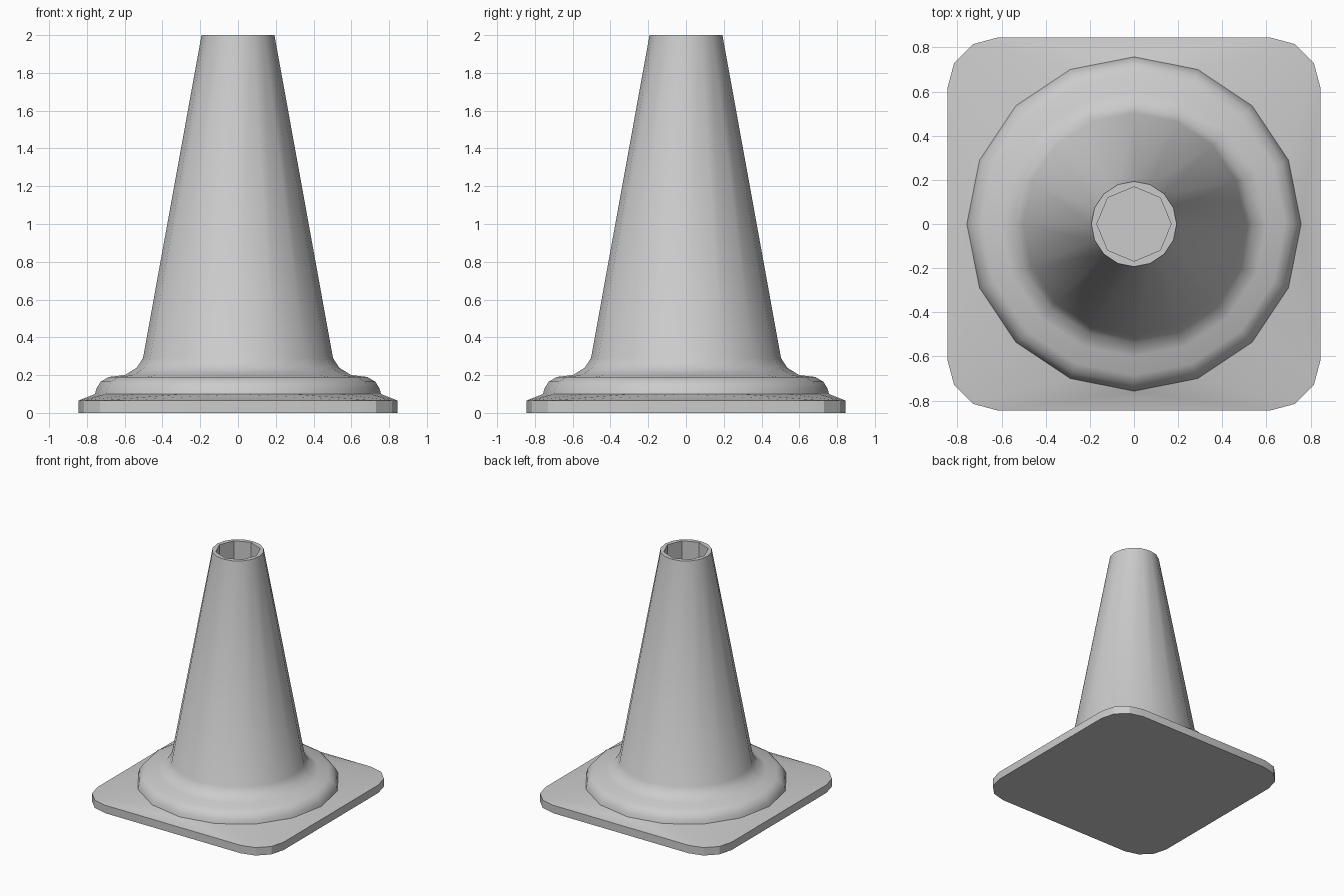
import bpy, bmesh
from math import sin, cos, pi, radians

if "Cube" in bpy.data.objects:
    bpy.data.objects.remove(bpy.data.objects["Cube"])

SIDES = 16


def ring(bm, r, z, n=SIDES):
    return [bm.verts.new((r * cos(2 * pi * i / n), r * sin(2 * pi * i / n), z)) for i in range(n)]


def bridge(bm, a, b):
    n = len(a)
    for i in range(n):
        j = (i + 1) % n
        bm.faces.new((a[i], a[j], b[j], b[i]))


def finish(bm, name, angle):
    bmesh.ops.recalc_face_normals(bm, faces=bm.faces)
    mesh = bpy.data.meshes.new(name)
    bm.to_mesh(mesh)
    bm.free()
    ob = bpy.data.objects.new(name, mesh)
    bpy.context.collection.objects.link(ob)
    bpy.ops.object.select_all(action='DESELECT')
    ob.select_set(True)
    bpy.context.view_layer.objects.active = ob
    bpy.ops.object.shade_smooth_by_angle(angle=radians(angle))


# Base plate: rounded square rising gently to the foot of the collar
bm = bmesh.new()
for z in (0, 0.065):
    for q in range(4):
        cx, cy = [(1, 1), (-1, 1), (-1, -1), (1, -1)][q]
        for k in range(4):
            a = q * pi / 2 + k * pi / 6
            bm.verts.new((0.615 * cx + 0.23 * cos(a), 0.615 * cy + 0.23 * sin(a), z))
ring(bm, 0.757, 0.1)
bmesh.ops.convex_hull(bm, input=bm.verts)
hidden = [f for f in bm.faces if all(v.co.z > 0.09 for v in f.verts)]
bmesh.ops.delete(bm, geom=hidden, context='FACES')
bmesh.ops.dissolve_limit(bm, angle_limit=radians(0.5), verts=bm.verts, edges=bm.edges)
finish(bm, "base_plate", 25)

# Cone with rounded collar at its foot
bm = bmesh.new()
profile = [(0.757, 0.1), (0.749, 0.13), (0.727, 0.165), (0.685, 0.19), (0.60, 0.20),
           (0.537, 0.238), (0.503, 0.29), (0.193, 2.0)]
rings = [ring(bm, r, z) for r, z in profile]
for a, b in zip(rings, rings[1:]):
    bridge(bm, a, b)

# Flat rim around an eight-sided hole with a floor
top = rings[-1]
hole = ring(bm, 0.168, 2.0, 8)
floor = ring(bm, 0.168, 1.7, 8)
for k in range(8):
    bm.faces.new((top[2 * k], top[2 * k + 1], top[(2 * k + 2) % SIDES], hole[(k + 1) % 8], hole[k]))
bridge(bm, hole, floor)
bm.faces.new(floor)
finish(bm, "cone_body", 35)
